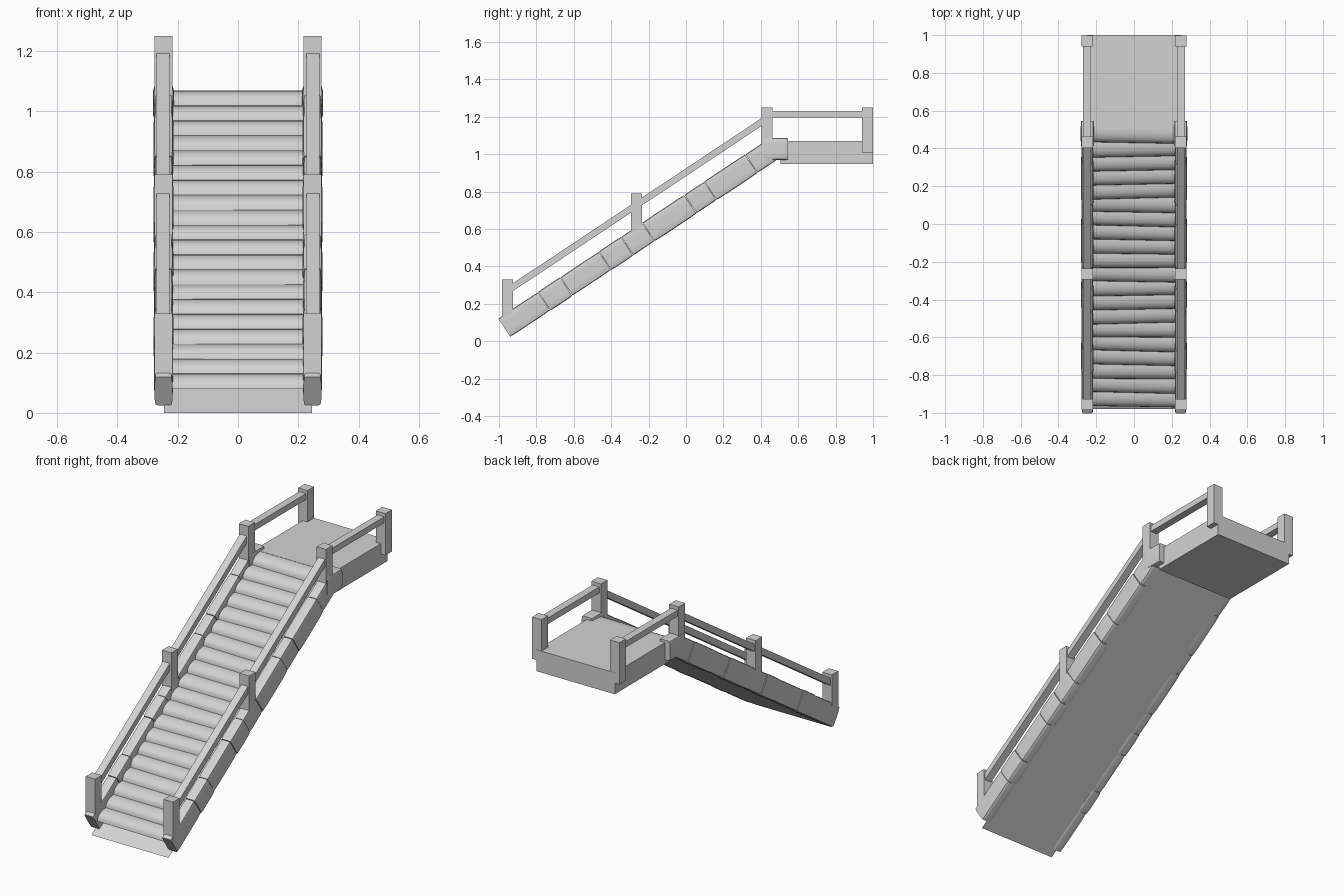
import bpy, bmesh, math, random
from mathutils import Matrix, Vector

random.seed(4)
if "Cube" in bpy.data.objects:
    bpy.data.objects.remove(bpy.data.objects["Cube"])

SLOPE = 0.664
ANGLE = math.atan(SLOPE)

stone_grey = bpy.data.materials.new("plain_grey")
stone_grey.use_nodes = True
colour = (0.65, 0.65, 0.65, 1)
stone_grey.diffuse_color = colour
stone_grey.node_tree.nodes["Principled BSDF"].inputs["Base Color"].default_value = colour


def finish(bm, name, smooth=None):
    bmesh.ops.recalc_face_normals(bm, faces=bm.faces)
    me = bpy.data.meshes.new(name)
    bm.to_mesh(me)
    bm.free()
    me.materials.append(stone_grey)
    if smooth:
        me.shade_smooth()
        me.set_sharp_from_angle(angle=math.radians(smooth))
    ob = bpy.data.objects.new(name, me)
    bpy.context.scene.collection.objects.link(ob)
    return ob


def extrude(name, profile, x0, x1, smooth=None):
    """Solid made from a (y, z) outline swept from x0 to x1."""
    bm = bmesh.new()
    face = bm.faces.new([bm.verts.new((x0, y, z)) for y, z in profile])
    ext = bmesh.ops.extrude_face_region(bm, geom=[face])
    moved = [g for g in ext["geom"] if isinstance(g, bmesh.types.BMVert)]
    bmesh.ops.translate(bm, verts=moved, vec=(x1 - x0, 0, 0))
    return finish(bm, name, smooth)


def box(name, x0, x1, y0, y1, z0, z1):
    return extrude(name, [(y0, z0), (y1, z0), (y1, z1), (y0, z1)], x0, x1)


def stone(name, size, matrix):
    """Worn block along y: softly rounded section, slightly narrower at its ends."""
    bm = bmesh.new()
    bmesh.ops.create_cube(bm, size=2)
    bmesh.ops.subdivide_edges(bm, edges=bm.edges, cuts=7, use_grid_fill=True)
    for v in bm.verts:
        x, y, z = v.co
        v.co.x = x * (1 - 0.12 * z ** 6 - 0.05 * y ** 6)
        v.co.z = z * (1 - 0.06 * x ** 6 - 0.03 * y ** 6)
    bmesh.ops.transform(bm, matrix=matrix @ Matrix.Diagonal((*[s / 2 for s in size], 1)), verts=bm.verts)
    return finish(bm, name, 40)


# Landing slab
box("landing", -0.248, 0.248, 0.505, 1, 0.947, 1.07)

# Flat single-faced sheet under the flight
sheet = bmesh.new()
sheet.faces.new([sheet.verts.new(p) for p in (
    (-0.245, -0.98, 0), (-0.245, 0.506, 0.98), (0.245, 0.506, 0.98), (0.245, -0.98, 0))])
finish(sheet, "ramp_underside")

# Treads with a rounded nose, each a little crooked
nose = [(0.07 * (1 - math.cos(a)), 0.05 * math.sin(a) ** 0.85)
        for a in (math.radians(15 * k) for k in range(7))]
for i in range(20):
    tread = extrude(f"tread_{i + 1}", nose + [(0.1, 0.05), (0.1, 0)], -0.222, 0.222, 35)
    tread.location = (0, -0.967 + 0.0735 * i, 0.08 + 0.0494 * i)
    tread.rotation_euler.z = random.uniform(-0.03, 0.03)

# Side stones laid along the slope, long and short
JOINTS = [0, 0.258, 0.4, 0.648, 0.79, 0.927, 1.196, 1.324, 1.587, 1.72]
along = Vector((0, math.cos(ANGLE), math.sin(ANGLE)))
normal = Vector((0, -math.sin(ANGLE), math.cos(ANGLE)))
tilt = Matrix.Rotation(ANGLE, 4, "X")

POSTS = [("bottom", -0.985, 0.1, 0.33), ("middle", -0.295, 0.56, 0.79),
         ("upper", 0.403, 1.04, 1.25), ("landing", 0.94, 1.01, 1.25)]

for side, s in (("left", 1), ("right", -1)):
    for i, (start, end) in enumerate(zip(JOINTS, JOINTS[1:])):
        centre = Vector((s * 0.247, -0.94, 0.022)) + along * (start + end) / 2 + normal * 0.059
        size = (0.062 + 0.005 * (i % 2), end - start - 0.003, 0.118 + 0.003 * (i % 2))
        stone(f"{side}_side_stone_{i + 1}", size, Matrix.Translation(centre) @ tilt)
    stone(f"{side}_top_stone", (0.07, 0.135, 0.117), Matrix.Translation((s * 0.247, 0.478, 1.028)))

    # Square railing posts
    for name, y, low, high in POSTS:
        box(f"{side}_{name}_post", s * 0.217, s * 0.277, y, y + 0.059, low, high)

    # Handrails: two sloping spans and a level one
    for name, y0, y1 in (("lower", -0.935, -0.285), ("upper", -0.245, 0.415)):
        z0, z1 = [0.31 + (y + 0.925) * SLOPE for y in (y0, y1)]
        extrude(f"{side}_{name}_handrail",
                [(y0, z0 - 0.042), (y1, z1 - 0.042), (y1, z1), (y0, z0)], s * 0.227, s * 0.27)
    box(f"{side}_landing_handrail", s * 0.227, s * 0.27, 0.45, 0.95, 1.195, 1.23)
